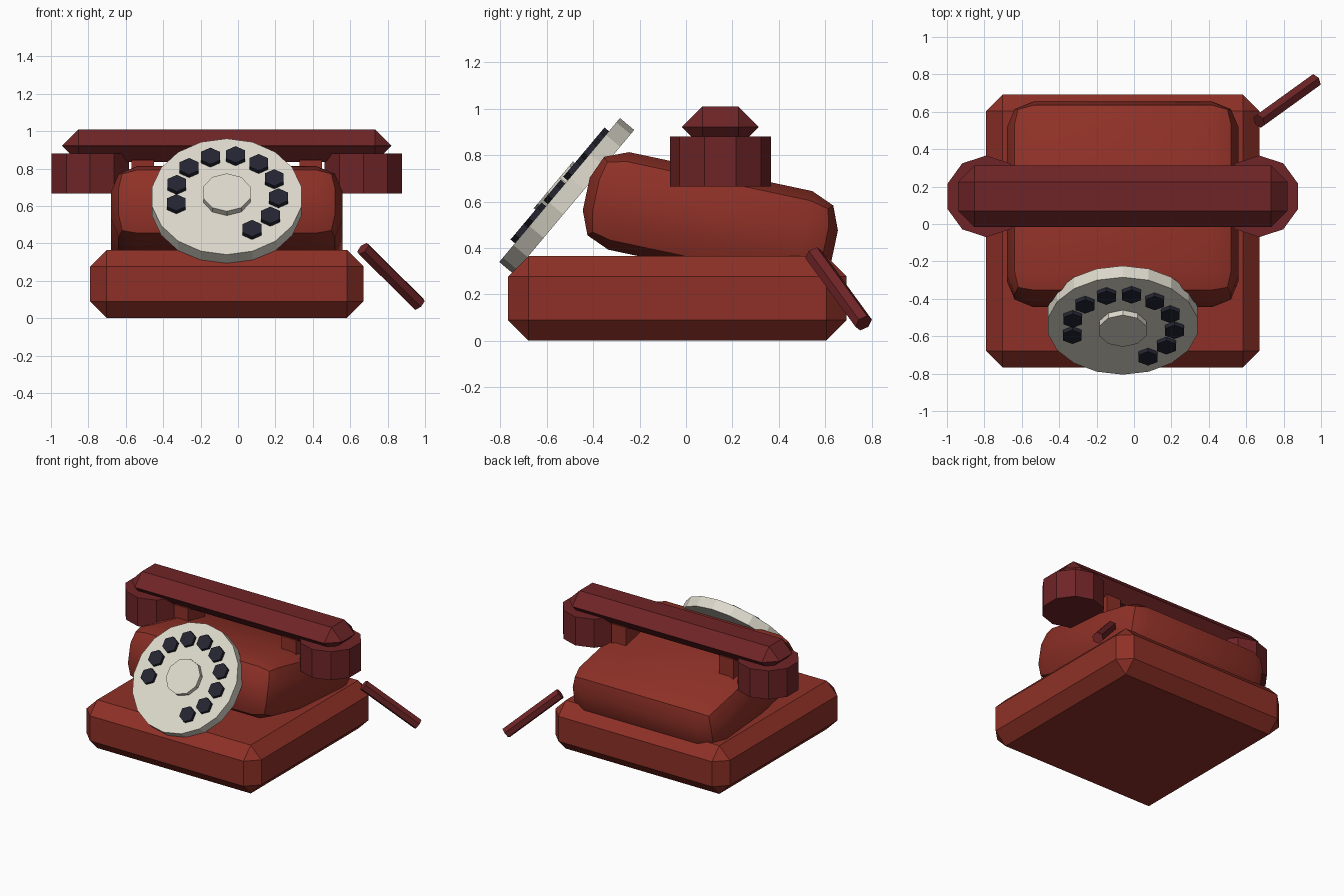
import bpy
import math
from mathutils import Vector, Matrix

cube = bpy.data.objects.get("Cube")
if cube:
    bpy.data.objects.remove(cube, do_unlink=True)


def material(name, rgb):
    m = bpy.data.materials.new(name)
    m.use_nodes = True
    m.diffuse_color = (*rgb, 1)
    bsdf = next(n for n in m.node_tree.nodes if n.type == 'BSDF_PRINCIPLED')
    bsdf.inputs["Base Color"].default_value = (*rgb, 1)
    bsdf.inputs["Roughness"].default_value = 0.7
    return m


RED = material("brick red", (0.27, 0.03, 0.02))
MAROON = material("maroon", (0.16, 0.018, 0.02))
CREAM = material("cream", (0.72, 0.69, 0.60))
INK = material("ink blue", (0.017, 0.018, 0.03))


def finish(name, mat):
    ob = bpy.context.object
    ob.name = ob.data.name = name
    ob.data.materials.append(mat)
    return ob


def box(name, mat, center, size, bevel=0, segments=1, tilt=0):
    """Box with bevelled edges, tilted about x."""
    bpy.ops.mesh.primitive_cube_add(size=1)
    ob = finish(name, mat)
    ob.data.transform(Matrix.Diagonal((*size, 1)))
    ob.location = center
    ob.rotation_euler.x = tilt
    if bevel:
        mod = ob.modifiers.new("bevel", 'BEVEL')
        mod.width = bevel
        mod.segments = segments
        bpy.ops.object.modifier_apply(modifier=mod.name)
    return ob


def prism(name, mat, sides, radius, depth, matrix, turn=0):
    """Flat-sided cylinder; turn spins it about its own axis."""
    bpy.ops.mesh.primitive_cylinder_add(vertices=sides, radius=radius, depth=depth)
    ob = finish(name, mat)
    ob.data.transform(Matrix.Rotation(turn, 4, 'Z'))
    ob.matrix_world = matrix
    return ob


MID = -0.06  # middle of the telephone in x

# Base and tilted body
box("base", RED, (MID, -0.037, 0.183), (1.46, 1.46, 0.365), 0.088)
box("body", RED, (MID, 0.105, 0.519), (1.24, 1.094, 0.43), 0.143, 2, math.radians(-12))
bpy.ops.object.shade_smooth_by_angle(angle=math.radians(30))

# Handset, its two ends and the cradle below it
box("handset_handle", MAROON, (MID, 0.148, 0.922), (1.76, 0.33, 0.176), 0.0875)
for side, label in ((-1, "right"), (1, "left")):
    prism(f"handset_end_{label}", MAROON, 10, 0.218, 0.215,
          Matrix.Translation((MID + side * 0.73, 0.148, 0.773)))
    box(f"cradle_{label}", RED, (MID + side * 0.45, 0.148, 0.75), (0.12, 0.2, 0.19))

# Dial: everything sits in the tilted frame of its front face
face = Matrix.Translation((MID, -0.545, 0.65)) @ Matrix.Rotation(math.radians(50), 4, 'X')
prism("dial", CREAM, 18, 0.405, 0.08, face @ Matrix.Translation((0, 0, -0.04)))
prism("dial_hub", CREAM, 10, 0.132, 0.06, face @ Matrix.Translation((0, 0, 0.005)))
for k in range(10):
    a = math.radians(193 - 28.2 * k)
    spot = Vector((0.277 * math.cos(a), 0.277 * math.sin(a), 0))
    prism(f"dial_button_{k + 1}", INK, 6, 0.058, 0.05, face @ Matrix.Translation(spot))

# Loose crank rod at the back corner
start, end = Vector((0.668, 0.55, 0.372)), Vector((0.968, 0.766, 0.076))
axis = end - start
prism("crank", MAROON, 6, 0.04, axis.length,
      Matrix.Translation((start + end) / 2) @ axis.to_track_quat('Z', 'Y').to_matrix().to_4x4())
